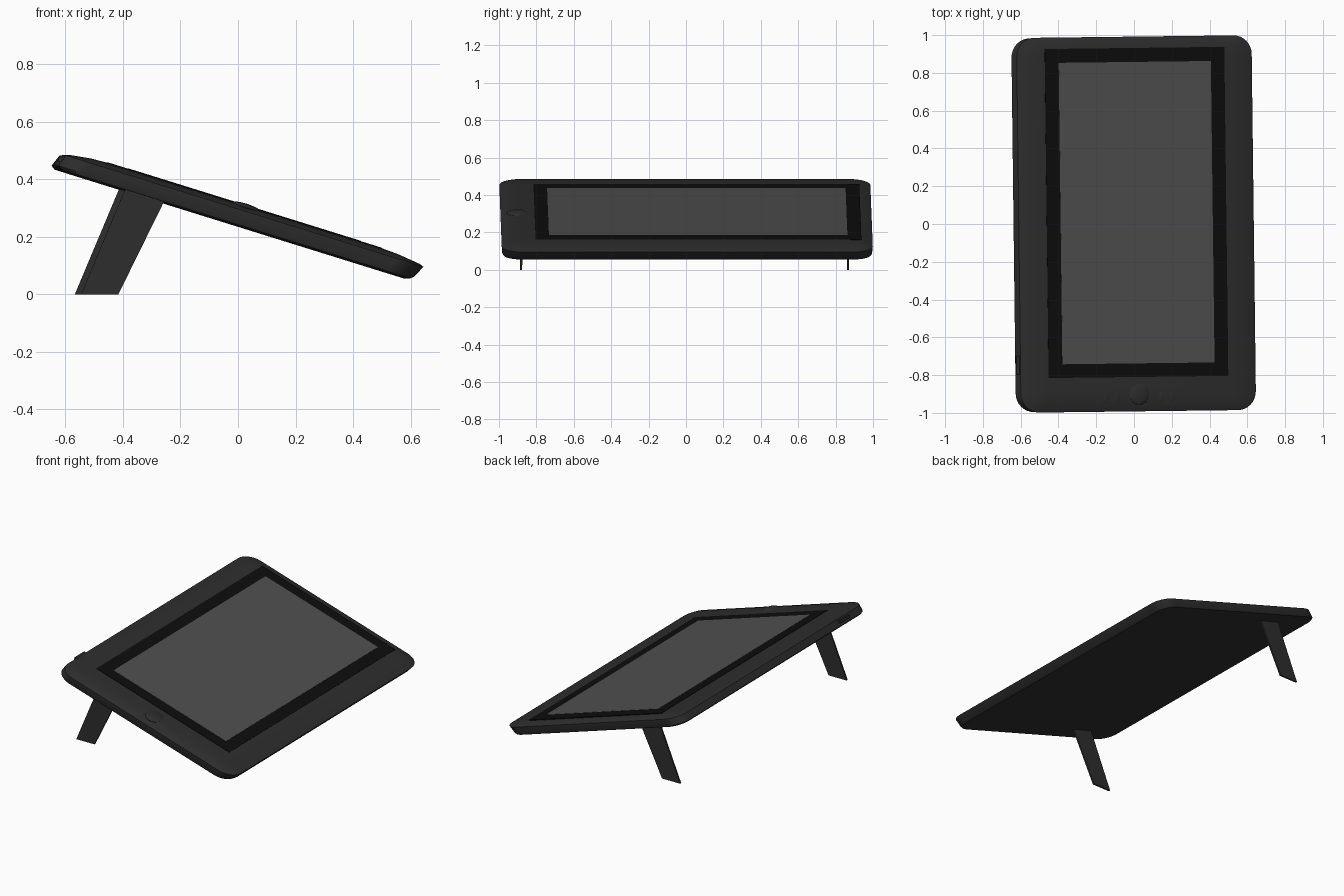
import bpy, bmesh, math
from mathutils import Matrix

if "Cube" in bpy.data.objects:
    bpy.data.objects.remove(bpy.data.objects["Cube"])

YAW = Matrix.Rotation(math.radians(0.7), 4, 'Z')
TILT = YAW @ Matrix.Rotation(math.radians(17.3), 4, 'Y')   # tablet plane


def material(name, v):
    m = bpy.data.materials.new(name)
    m.diffuse_color = (v, v, v, 1)
    m.use_nodes = True
    m.node_tree.nodes["Principled BSDF"].inputs["Base Color"].default_value = m.diffuse_color
    return m


CASE = material("case_dark", 0.027)
BEZEL = material("bezel_black", 0.004)
GLASS = material("screen_grey", 0.08)


def finish(name, bm, matrix, mat, smooth=True):
    bm.transform(matrix)
    bmesh.ops.recalc_face_normals(bm, faces=bm.faces[:])
    me = bpy.data.meshes.new(name)
    bm.to_mesh(me)
    bm.free()
    ob = bpy.data.objects.new(name, me)
    bpy.context.collection.objects.link(ob)
    me.materials.append(mat)
    if smooth:
        bpy.ops.object.select_all(action='DESELECT')
        ob.select_set(True)
        bpy.context.view_layer.objects.active = ob
        bpy.ops.object.shade_smooth_by_angle(angle=math.radians(30))
    return ob


def rounded_rect(u0, u1, v0, v1, r, segs=8):
    pts = []
    for i, (cu, cv) in enumerate([(u1 - r, v1 - r), (u0 + r, v1 - r),
                                  (u0 + r, v0 + r), (u1 - r, v0 + r)]):
        for k in range(segs + 1):
            a = math.radians(90 * i + 90 * k / segs)
            pts.append((cu + r * math.cos(a), cv + r * math.sin(a)))
    return pts


def loft(layers):
    """layers: list of (outline, height), skinned and capped."""
    bm = bmesh.new()
    rings = [[bm.verts.new((x, y, h)) for x, y in pts] for pts, h in layers]
    n = len(rings[0])
    for a, b in zip(rings, rings[1:]):
        for i in range(n):
            j = (i + 1) % n
            bm.faces.new((a[i], a[j], b[j], b[i]))
    bm.faces.new(rings[0][::-1])
    bm.faces.new(rings[-1])
    return bm


def box(u, v, n, su, sv, sn):
    bm = bmesh.new()
    bmesh.ops.create_cube(bm, size=1, matrix=Matrix.Translation((u, v, n))
                          @ Matrix.Diagonal((su, sv, sn, 1)))
    return bm


def dome(u, v, n, ru, rv, h):
    bm = bmesh.new()
    bmesh.ops.create_uvsphere(bm, u_segments=24, v_segments=12, radius=1,
                              matrix=Matrix.Translation((u, v, n))
                              @ Matrix.Diagonal((ru, rv, h, 1)))
    return bm


# Casing: flat back, leaning rim, gently crowned front
rows = [(-0.728, 0.545, 0.984, 0.09, 0.228),
        (-0.742, 0.556, 0.989, 0.10, 0.238),
        (-0.726, 0.577, 0.992, 0.10, 0.280),
        (-0.712, 0.562, 0.978, 0.09, 0.286),
        (-0.640, 0.480, 0.935, 0.06, 0.296),
        (-0.585, 0.425, 0.880, 0.03, 0.299)]
finish("tablet_casing",
       loft([(rounded_rect(a, b, -v, v, r), n) for a, b, v, r, n in rows]), TILT, CASE)

# Display border and screen
finish("screen_border", box(-0.079, 0.061, 0.296, 0.996, 1.742, 0.010), TILT, BEZEL, False)
finish("screen", box(-0.079, 0.060, 0.298, 0.844, 1.596, 0.009), TILT, GLASS, False)

# Front buttons
finish("round_button", dome(-0.075, -0.900, 0.294, 0.055, 0.057, 0.013), TILT, CASE)
for i, du in enumerate((-0.183, -0.122, 0.122, 0.183)):
    finish(f"small_button_{i + 1}",
           dome(-0.075 + du, -0.902, 0.293, 0.019, 0.043, 0.006), TILT, CASE)

# Rocker on the raised edge
finish("side_button", box(-0.737, -0.74, 0.262, 0.016, 0.10, 0.018), TILT, CASE, False)

# Two thin slanted prop legs
PROFILE = [(-0.557, 0), (-0.427, 0), (-0.266, 0.327), (-0.400, 0.374)]
for name, y in (("front_prop_leg", -0.876), ("back_prop_leg", 0.872)):
    bm = bmesh.new()
    face = bm.faces.new([bm.verts.new((x, y - 0.0055, z)) for x, z in PROFILE])
    ext = bmesh.ops.extrude_face_region(bm, geom=[face])
    bmesh.ops.translate(bm, vec=(0, 0.011, 0),
                        verts=[g for g in ext["geom"] if isinstance(g, bmesh.types.BMVert)])
    finish(name, bm, YAW, CASE, False)
